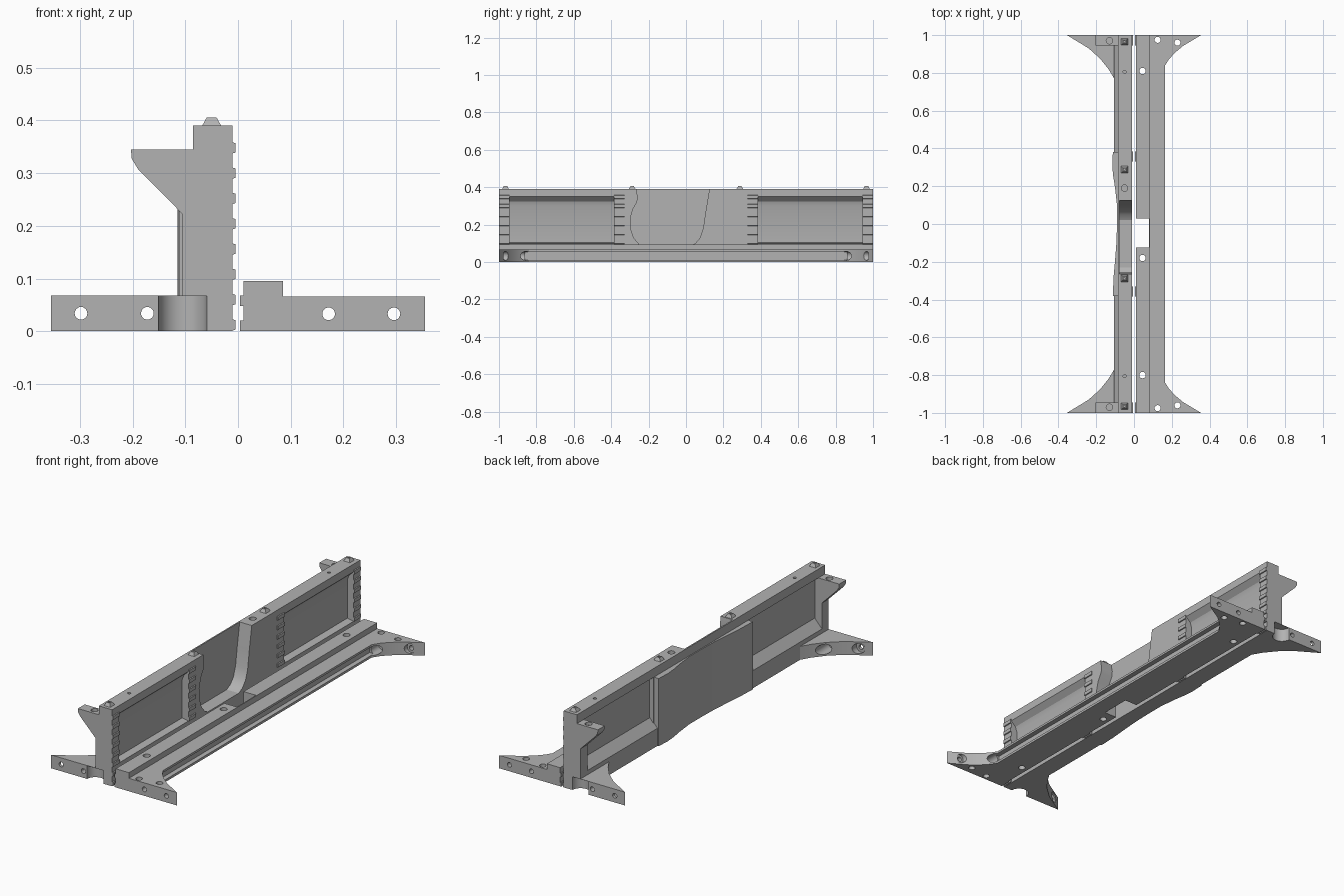
import bpy, bmesh, math
from mathutils import Matrix

if "Cube" in bpy.data.objects:
    bpy.data.objects.remove(bpy.data.objects["Cube"])

grey = bpy.data.materials.new("plain_grey")
grey.use_nodes = True
grey.diffuse_color = (0.45, 0.45, 0.45, 1)
grey.node_tree.nodes["Principled BSDF"].inputs["Base Color"].default_value = (0.45, 0.45, 0.45, 1)


def finish(name, bm):
    bmesh.ops.recalc_face_normals(bm, faces=bm.faces)
    mesh = bpy.data.meshes.new(name)
    bm.to_mesh(mesh)
    bm.free()
    mesh.materials.append(grey)
    obj = bpy.data.objects.new(name, mesh)
    bpy.context.collection.objects.link(obj)
    return obj


def prism(name, pts, axis, lo, hi):
    """Extrude a flat outline along one axis."""
    place = {"x": lambda p, t: (t, p[0], p[1]),
             "y": lambda p, t: (p[0], t, p[1]),
             "z": lambda p, t: (p[0], p[1], t)}[axis]
    bm = bmesh.new()
    a = [bm.verts.new(place(p, lo)) for p in pts]
    b = [bm.verts.new(place(p, hi)) for p in pts]
    bm.faces.new(a)
    bm.faces.new(b)
    for i in range(len(pts)):
        j = (i + 1) % len(pts)
        bm.faces.new((a[i], a[j], b[j], b[i]))
    return finish(name, bm)


def box(name, x0, x1, y0, y1, z0, z1):
    return prism(name, [(x0, y0), (x1, y0), (x1, y1), (x0, y1)], "z", z0, z1)


def cone(name, loc, r1, r2, depth, sides=24, rot=None):
    bm = bmesh.new()
    m = Matrix.Translation(loc) @ (rot or Matrix())
    bmesh.ops.create_cone(bm, cap_ends=True, segments=sides, radius1=r1, radius2=r2, depth=depth, matrix=m)
    return finish(name, bm)


def cut(obj, cutter):
    """Subtract the cutter, keep the result and discard the cutter."""
    mod = obj.modifiers.new("cut", "BOOLEAN")
    mod.operation, mod.object, mod.solver = "DIFFERENCE", cutter, "EXACT"
    cutter.hide_render = True
    deps = bpy.context.evaluated_depsgraph_get()
    mesh = bpy.data.meshes.new_from_object(obj.evaluated_get(deps))
    obj.modifiers.clear()
    obj.data = mesh
    bpy.data.objects.remove(cutter)


def drill(obj, x, y, r, z0, z1):
    cut(obj, cone("drill", (x, y, (z0 + z1) / 2), r, r, z1 - z0))


def drill_along(obj, x, z, r, y0, y1):
    cut(obj, cone("drill", (x, (y0 + y1) / 2, z), r, r, y1 - y0, rot=Matrix.Rotation(math.pi / 2, 4, "X")))


# Low base rail with flared feet
flare = [(0.165, 0.84), (0.185, 0.872), (0.215, 0.905), (0.26, 0.943), (0.355, 1.0)]
plan = [(0.01, -1), *[(x, -y) for x, y in reversed(flare)], *flare, (0.01, 1)]
base = prism("base_rail", plan, "z", 0, 0.066)
strip = box("raised_strip", 0.01, 0.085, -1, 1, 0.06, 0.095)
cut(base, box("groove", 0.14, 0.25, -0.86, 0.86, 0.012, 0.055))
for part in (base, strip):
    cut(part, box("notch", -0.02, 0.08, -0.125, 0.03, -0.1, 0.2))
    for y in (-0.8, -0.18, 0.81):
        drill(part, 0.045, y, 0.017, -0.1, 0.2)
for s in (-1, 1):
    drill(base, 0.125, s * 0.975, 0.016, -0.1, 0.2)
    drill(base, 0.23, s * 0.96, 0.016, -0.1, 0.2)
    for x, bore in ((0.172, 0.92), (0.296, 0.975)):
        drill_along(base, x, 0.033, 0.012, *sorted((s * 0.8, s * 1.1)))
        drill_along(base, x, 0.033, 0.024, *sorted((s * 0.845, s * bore)))

# Wall footing with flared feet and a waved back edge
wave = [(-0.112, -0.38), (-0.108, -0.28), (-0.1, -0.19), (-0.093, -0.1), (-0.09, 0), (-0.09, 0.1),
        (-0.1, 0.19), (-0.111, 0.26), (-0.115, 0.31), (-0.112, 0.38)]
flare = [(-0.105, 0.77), (-0.135, 0.82), (-0.18, 0.876), (-0.24, 0.93), (-0.355, 1.0)]
back = [(-0.355, -1), *[(x, -y) for x, y in reversed(flare[:-1])], (-0.105, -0.38),
        *wave, (-0.105, 0.38), *flare]
footing = prism("wall_footing", [(-0.01, 1), (-0.01, -1)] + back, "z", 0, 0.068)

# Waved panel on the back
prism("back_panel", wave + [(-0.078, 0.38), (-0.078, -0.38)], "z", 0.06, 0.345)

# Thick middle wall with a curved gap open to the front
middle = box("middle_wall", -0.085, -0.01, -0.385, 0.385, 0.06, 0.39)
gap = [(-0.265, 0.5), (-0.265, 0.38), (-0.258, 0.35), (-0.262, 0.32), (-0.285, 0.28), (-0.298, 0.23),
       (-0.297, 0.18), (-0.28, 0.13), (-0.25, 0.095), (-0.23, 0.085), (0.02, 0.085), (0.05, 0.1),
       (0.075, 0.13), (0.092, 0.18), (0.105, 0.27), (0.125, 0.39), (0.125, 0.5)]
cut(middle, prism("gap", gap, "x", -0.078, 0.1))
drill(middle, -0.05, 0.19, 0.017, 0.37, 0.5)

# Recessed wall bays, end posts with brackets, teeth and pegs
bay = [(-0.105, 0.06), (-0.01, 0.06), (-0.01, 0.098), (-0.045, 0.105), (-0.045, 0.3), (-0.036, 0.325),
       (-0.01, 0.35), (-0.01, 0.39), (-0.085, 0.39), (-0.085, 0.345), (-0.065, 0.335),
       (-0.065, 0.135), (-0.105, 0.09)]
post = [(-0.105, 0), (-0.01, 0), (-0.01, 0.39), (-0.085, 0.39), (-0.085, 0.345), (-0.203, 0.345),
        (-0.202, 0.328), (-0.19, 0.308), (-0.105, 0.222)]
for s, side in ((-1, "front"), (1, "rear")):
    wall = prism(side + "_wall_bay", bay, "y", *sorted((s * 0.38, s * 0.95)))
    drill(wall, -0.05, s * 0.805, 0.008, 0.36, 0.5)
    end = prism(side + "_end_post", post, "y", *sorted((s * 0.945, s)))
    for part in (footing, end):
        drill(part, -0.105, s * 1.0, 0.046, -0.1, 0.067)
    drill(end, -0.13, s * 0.97, 0.017, 0.33, 0.5)
    for x, bore in ((-0.172, 0.94), (-0.298, 0.985)):
        drill_along(footing, x, 0.034, 0.012, *sorted((s * 0.75, s * 1.1)))
        drill_along(footing, x, 0.034, 0.026, *sorted((s * 0.8, s * bore)))
    for i in range(8):
        z = i * 0.048
        for y0, y1 in ((0.945, 1.0), (0.33, 0.385)):
            a, b = sorted((s * y0, s * y1))
            tooth = [(-0.015, z), (-0.005, z + 0.003), (-0.005, z + 0.021), (-0.015, z + 0.024)]
            prism(side + "_tooth", tooth, "y", a, b)
            if i < 2:
                box(side + "_base_tooth", 0.004, 0.012, a, b, z, z + 0.02)
    for y in (s * 0.965, s * 0.288):
        peg = cone(side + "_peg", (-0.05, y, 0.397), 0.027, 0.013, 0.018, 4, Matrix.Rotation(math.pi / 4, 4, "Z"))
        drill(peg, -0.05, y, 0.005, 0.395, 0.5)

# Smooth shading with sharp edges kept
for obj in bpy.context.collection.objects:
    if obj.type == "MESH":
        obj.select_set(True)
        bpy.context.view_layer.objects.active = obj
bpy.ops.object.shade_smooth_by_angle(angle=math.radians(25))
